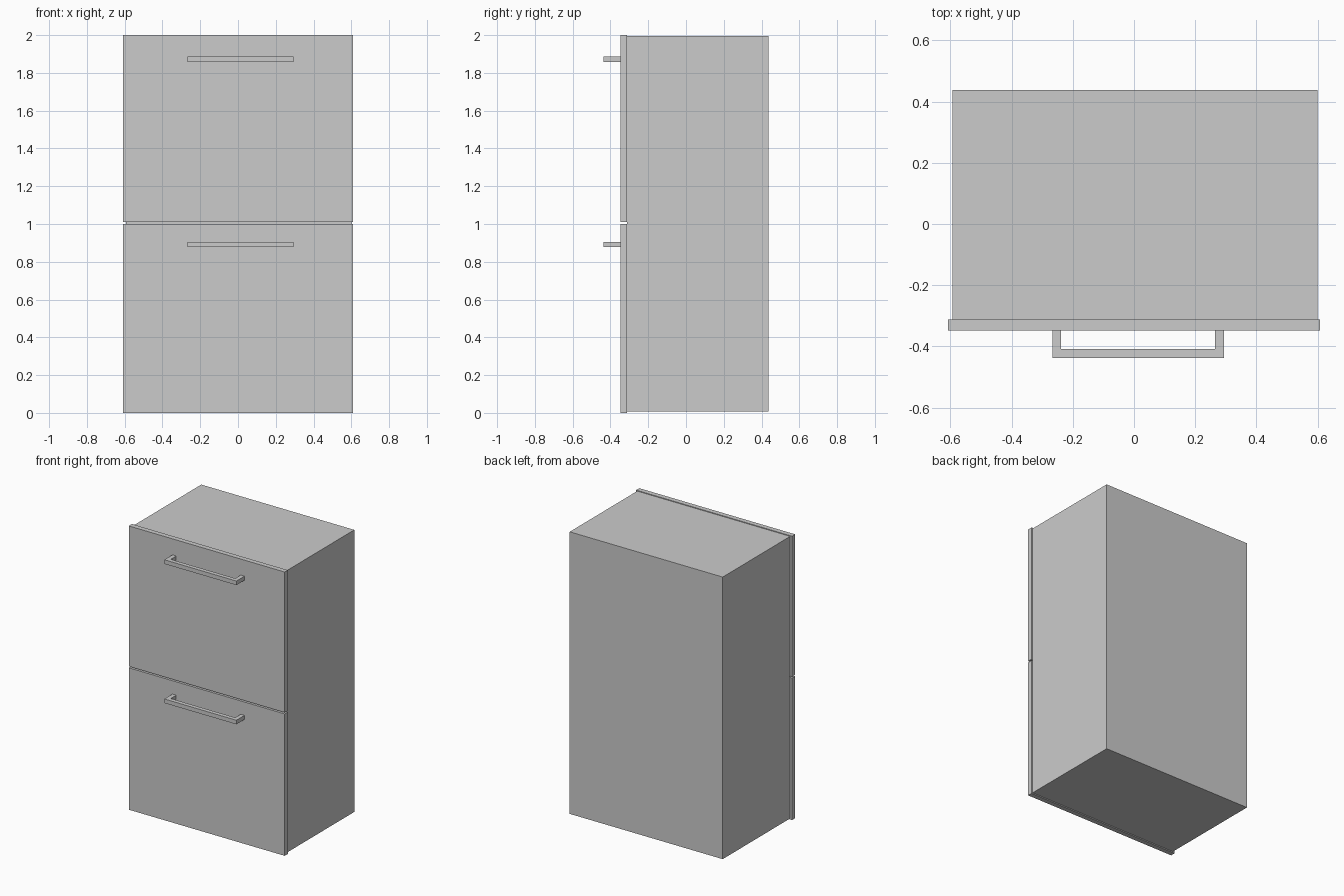
import bpy, bmesh

if "Cube" in bpy.data.objects:
    bpy.data.objects.remove(bpy.data.objects["Cube"])


def prism(name, outline, z0, z1):
    """Extrude a flat xy outline from z0 up to z1."""
    bm = bmesh.new()
    face = bm.faces.new([bm.verts.new((x, y, z0)) for x, y in outline])
    top = bmesh.ops.extrude_face_region(bm, geom=[face])["geom"]
    verts = [v for v in top if isinstance(v, bmesh.types.BMVert)]
    bmesh.ops.translate(bm, verts=verts, vec=(0, 0, z1 - z0))
    bmesh.ops.recalc_face_normals(bm, faces=bm.faces)
    mesh = bpy.data.meshes.new(name)
    bm.to_mesh(mesh)
    bm.free()
    obj = bpy.data.objects.new(name, mesh)
    bpy.context.collection.objects.link(obj)
    return obj


def rect(x0, x1, y0, y1):
    return [(x0, y0), (x1, y0), (x1, y1), (x0, y1)]


FRONT, PANEL_BACK, BACK = -0.348, -0.313, 0.438

# Cabinet body
prism("cabinet_body", rect(-0.593, 0.6, PANEL_BACK, BACK), 0.007, 1.995)

# U-shaped handle seen from above
L, R, OUT, T = -0.267, 0.294, -0.438, 0.029
handle = [(L, FRONT), (L, OUT), (R, OUT), (R, FRONT),
          (R - T, FRONT), (R - T, OUT + T), (L + T, OUT + T), (L + T, FRONT)]

# Drawer fronts, each with its handle
for label, z0, z1, hz in (("lower", 0.0, 1.0, 0.877), ("upper", 1.01, 2.0, 1.858)):
    prism(label + "_drawer_front", rect(-0.608, 0.608, FRONT, PANEL_BACK), z0, z1)
    prism(label + "_handle", handle, hz, hz + T)
